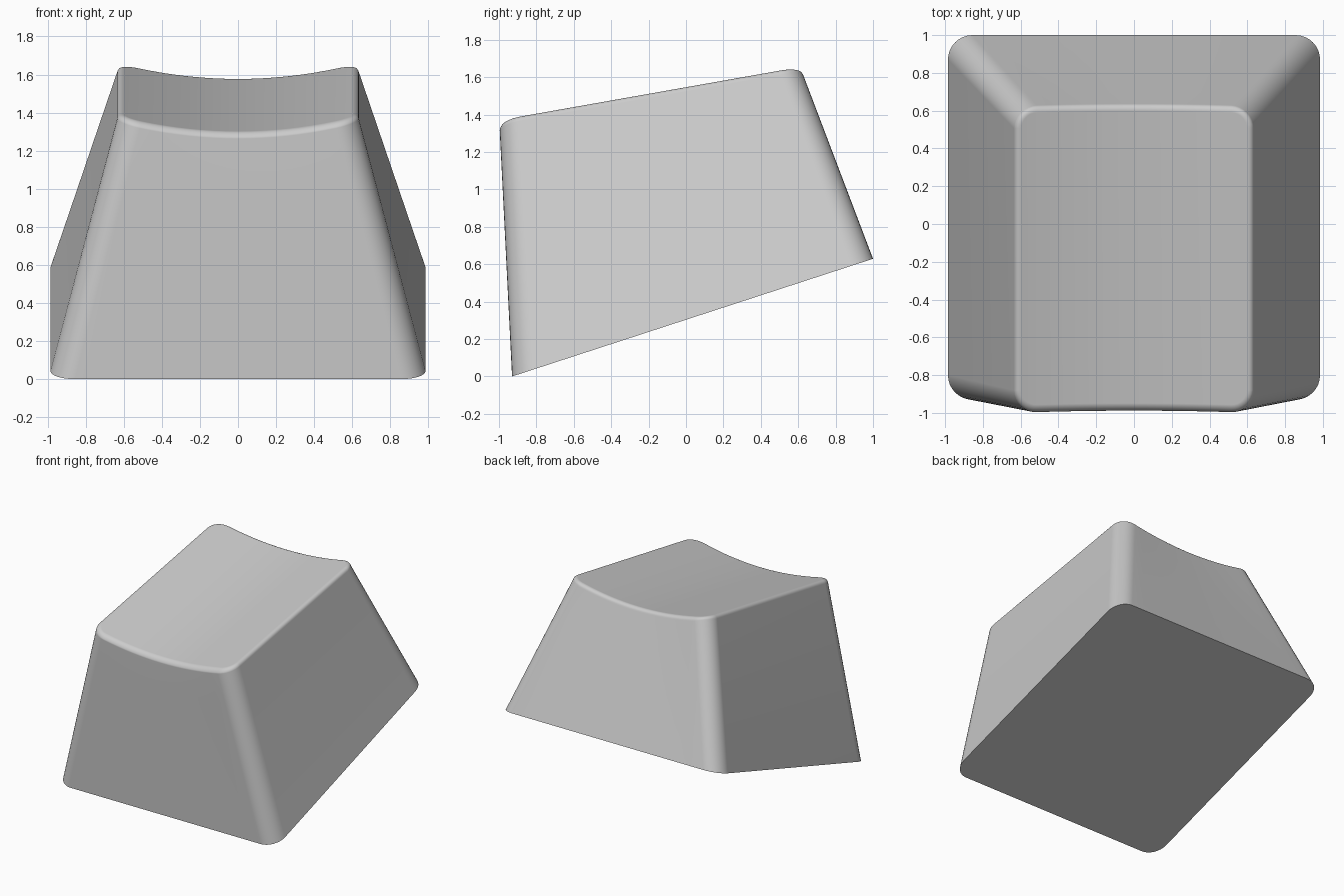
import bpy
import bmesh
from math import sin, cos, pi

cube = bpy.data.objects.get("Cube")
if cube:
    bpy.data.objects.remove(cube, do_unlink=True)

CORNER_STEPS, EDGE_STEPS, WALL_STEPS, ROLL_STEPS = 8, 16, 6, 6
ROLL = 0.04


def outline(hx, y0, y1, r):
    """Rounded rectangle: front run left to right, then back run right to left."""
    arc = [pi / 2 * i / CORNER_STEPS for i in range(CORNER_STEPS + 1)]
    left = [(-hx + r - r * cos(a), r - r * sin(a)) for a in arc]
    span = hx - r
    middle = [(-span + 2 * span * i / EDGE_STEPS, 0) for i in range(1, EDGE_STEPS)]
    right = [(-x, d) for x, d in reversed(left)]
    run = left + middle + right
    return [(x, y0 + d) for x, d in run] + [(x, y1 - d) for x, d in reversed(run)]


def base_ring():
    return [(x, y, (y + 0.93) * 0.326) for x, y in outline(0.985, -0.93, 1.0, 0.13)]


def top_ring(inset, drop):
    """Ring on the tilted, dished top, pulled in and lowered."""
    ring = []
    for x, y in outline(0.635 - inset, -1.0 + inset, 0.625 - inset, 0.12 - inset):
        y += 0.012 * (1 - (x / 0.635) ** 2)
        ring.append((x, y, 1.308 + 0.177 * (y + 0.918) + 0.21 * x * x - drop))
    return ring


# Ring stack: sloped walls, then the rolled top edge
rings = []
base = base_ring()
rolled = []
for i in range(ROLL_STEPS + 1):
    a = 0.2 + (pi / 2 - 0.2) * i / ROLL_STEPS
    rolled.append(top_ring(ROLL * (cos(0.2) - cos(a)), ROLL * (1 - sin(a))))
for i in range(WALL_STEPS):
    t = i / WALL_STEPS
    rings.append([tuple(p + (q - p) * t for p, q in zip(b, w))
                  for b, w in zip(base, rolled[0])])
rings += rolled

# Skin the rings; close top with front-to-back strips and the base with one face
bm = bmesh.new()
loops = [[bm.verts.new(p) for p in ring] for ring in rings]
n = len(base)
for low, high in zip(loops, loops[1:]):
    for i in range(n):
        j = (i + 1) % n
        bm.faces.new((low[i], low[j], high[j], high[i]))
top = loops[-1]
for i in range(n // 2 - 1):
    bm.faces.new((top[i], top[i + 1], top[n - 2 - i], top[n - 1 - i]))
bm.faces.new(list(reversed(loops[0])))
bmesh.ops.recalc_face_normals(bm, faces=bm.faces)

mesh = bpy.data.meshes.new("keycap")
bm.to_mesh(mesh)
bm.free()
keycap = bpy.data.objects.new("keycap", mesh)
bpy.context.collection.objects.link(keycap)

# Plain grey plastic
grey = bpy.data.materials.new("light_grey_plastic")
grey.use_nodes = True
colour = (0.6, 0.6, 0.6, 1)
grey.diffuse_color = colour
grey.node_tree.nodes["Principled BSDF"].inputs["Base Color"].default_value = colour
mesh.materials.append(grey)

# Smooth rounded corners, crisp base rim, flat broad faces
bpy.ops.object.select_all(action="DESELECT")
keycap.select_set(True)
bpy.context.view_layer.objects.active = keycap
bpy.ops.object.shade_smooth_by_angle(angle=pi / 6)
weighted = keycap.modifiers.new("weighted_normals", "WEIGHTED_NORMAL")
weighted.keep_sharp = True
